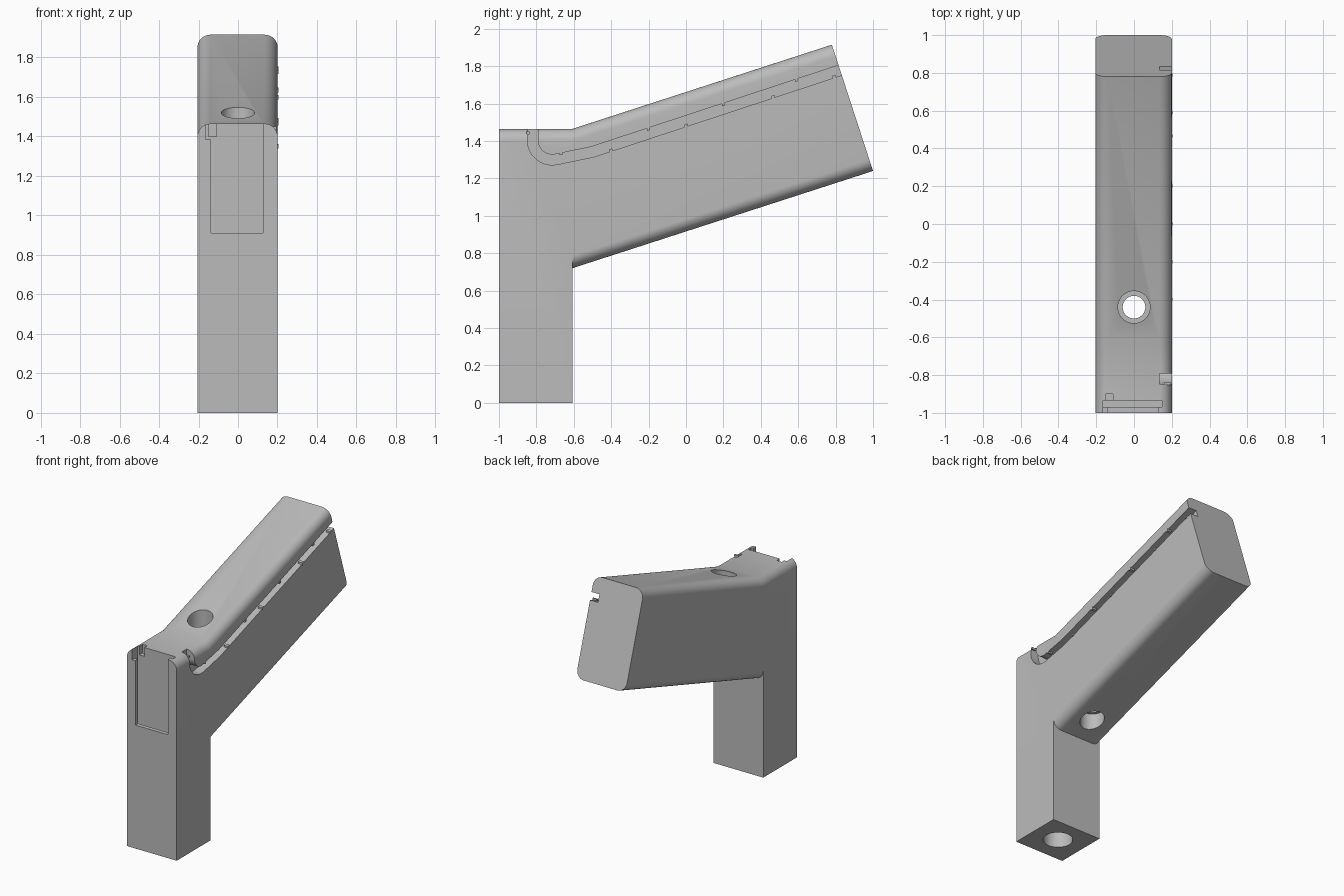
import bpy, bmesh, math
from mathutils import Vector

if "Cube" in bpy.data.objects:
    bpy.data.objects.remove(bpy.data.objects["Cube"])

X0, X1 = -0.205, 0.2            # left and right sides
R = 0.066                       # rounding of the long edges
grey = bpy.data.materials.new("light grey")
grey.diffuse_color = (0.5, 0.5, 0.5, 1)
grey.use_nodes = True
grey.node_tree.nodes["Principled BSDF"].inputs["Base Color"].default_value = grey.diffuse_color


def finish(bm, name):
    bmesh.ops.recalc_face_normals(bm, faces=bm.faces)
    me = bpy.data.meshes.new(name)
    bm.to_mesh(me)
    bm.free()
    ob = bpy.data.objects.new(name, me)
    bpy.context.collection.objects.link(ob)
    me.materials.append(grey)
    return ob


def box(name, a, b):
    bm = bmesh.new()
    bmesh.ops.create_cube(bm, size=1)
    for v in bm.verts:
        v.co = [a[i] + (v.co[i] + 0.5) * (b[i] - a[i]) for i in range(3)]
    return finish(bm, name)


def prism_x(name, pts, xa, xb):
    """Extrude a (y, z) outline along x."""
    bm = bmesh.new()
    f = bm.faces.new([bm.verts.new((xa, y, z)) for y, z in pts])
    ext = bmesh.ops.extrude_face_region(bm, geom=[f])["geom"]
    for v in ext:
        if isinstance(v, bmesh.types.BMVert):
            v.co.x = xb
    return finish(bm, name)


def cylinder(name, y, r, za, zb):
    bm = bmesh.new()
    bmesh.ops.create_cone(bm, cap_ends=True, segments=48, radius1=r, radius2=r, depth=zb - za)
    bmesh.ops.translate(bm, verts=bm.verts, vec=(0, y, (za + zb) / 2))
    return finish(bm, name)


def arcs(top, lo, hi, n=8):
    """Two rounded corners between points lo and hi (y, z); left to right on top, right to left below."""
    lo, hi = Vector(lo), Vector(hi)
    h = (hi - lo).length
    out = []
    for side in ((0, 1) if top else (1, 0)):
        for i in range(n + 1):
            a = math.pi / 2 * i / n
            if side == (0 if top else 1):      # climbing off the flank
                s, c = math.sin(a), math.cos(a)
            else:                              # returning to the flank
                s, c = math.cos(a), math.sin(a)
            inset, drop = R * (1 - c), R * (1 - s)
            x = X0 + inset if side == 0 else X1 - inset
            p = hi + (lo - hi) * (drop / h) if top else lo + (hi - lo) * (drop / h)
            out.append((x, p.x, p.y))
    return out


# body: square post with rounded top, running into a rounded sloping arm
bm = bmesh.new()
new = lambda pts: [bm.verts.new(p) for p in pts]
JY = -0.608
front_top = new(arcs(True, (-1, 0), (-1, 1.465)))
joint_top = new(arcs(True, (JY, 0.72), (JY, 1.465)))
joint_low = new(arcs(False, (JY, 0.72), (JY, 1.465)))
end_top = new(arcs(True, (1.0, 1.24), (0.78, 1.915)))
end_low = new(arcs(False, (1.0, 1.24), (0.78, 1.915)))
fr, fl, br, bl = new([(X1, -1, 0), (X0, -1, 0), (X1, JY, 0), (X0, JY, 0)])
for a, b in ((front_top, joint_top), (joint_top, end_top), (joint_low, end_low)):
    for i in range(len(a) - 1):
        bm.faces.new((a[i], a[i + 1], b[i + 1], b[i]))
bm.faces.new(front_top + [fr, fl])
bm.faces.new(end_top + end_low)
bm.faces.new((fr, fl, bl, br))
bm.faces.new(joint_low + [bl, br])                                   # back of post
bm.faces.new((front_top[-1], joint_top[-1], joint_low[0], br, fr))   # post flanks
bm.faces.new((front_top[0], joint_top[0], joint_low[-1], bl, fl))
bm.faces.new((joint_top[-1], end_top[-1], end_low[0], joint_low[0]))  # arm flanks
bm.faces.new((joint_top[0], end_top[0], end_low[-1], joint_low[-1]))
body = finish(bm, "body")

# side channel: drops from the post top, bends and follows the arm
path = [(-0.82, 1.6)]
for i in range(13):
    a = math.radians(180 + 100 * i / 12)
    path.append((-0.715 + 0.105 * math.cos(a), 1.405 + 0.105 * math.sin(a)))
path += [(-0.5, 1.342), (0.95, 1.82)]
path = [Vector(p) for p in path]
left, right = [], []
for i, p in enumerate(path):
    d = (path[min(i + 1, len(path) - 1)] - path[max(i - 1, 0)]).normalized()
    if i in (0, 1):
        d = Vector((0, -1))
    nrm = Vector((-d.y, d.x)) * 0.028
    left.append(p + nrm)
    right.append(p - nrm)
cutters = [prism_x("channel_cutter", left + right[::-1], 0.135, 0.3)]

# front slot: narrow mouth, wider behind, with a key notch at the upper left
cutters += [
    box("slot_mouth_cutter", (-0.137, -1.1, 0.91), (0.127, -0.96, 1.6)),
    box("slot_inner_cutter", (-0.165, -0.97, 0.885), (0.147, -0.935, 1.61)),
    box("key_front_cutter", (-0.165, -1.11, 1.385), (-0.13, -0.95, 1.62)),
    box("key_back_cutter", (-0.15, -0.95, 1.40), (-0.11, -0.9, 1.63)),
]

# stepped vertical hole through the arm and a socket in the post base
cutters += [
    cylinder("through_hole_cutter", -0.44, 0.06, 0.5, 1.8),
    cylinder("upper_bore_cutter", -0.44, 0.085, 1.28, 1.81),
    cylinder("lower_bore_cutter", -0.44, 0.083, 0.49, 0.87),
    cylinder("base_socket_cutter", -0.8, 0.1, -0.2, 0.6),
]
bpy.context.view_layer.objects.active = body
for c in cutters:
    m = body.modifiers.new(c.name, 'BOOLEAN')
    m.operation, m.solver, m.object = 'DIFFERENCE', 'EXACT', c
    bpy.ops.object.modifier_apply(modifier=m.name)
    bpy.data.objects.remove(c)

# small retaining tabs along both lips of the channel
k = 0.3297
for off, ys in ((0.024, (-0.2, 0.2, 0.59)), (-0.024, (-0.4, 0.0, 0.465, 0.79))):
    for y in ys:
        z = 1.342 + (y + 0.5) * k + off * 1.05
        tab = [(y + dy, z + dy * k + dz) for dy, dz in
               ((-0.008, -0.009), (0.008, -0.009), (0.008, 0.009), (-0.008, 0.009))]
        prism_x("channel_tab", tab, 0.17, 0.205)
box("channel_tab", (0.16, -0.852, 1.435), (0.195, -0.838, 1.45))
box("channel_tab", (0.17, -0.675, 1.325), (0.2, -0.66, 1.345))

bpy.ops.object.select_all(action='DESELECT')
body.select_set(True)
bpy.ops.object.shade_smooth_by_angle(angle=math.radians(20))
